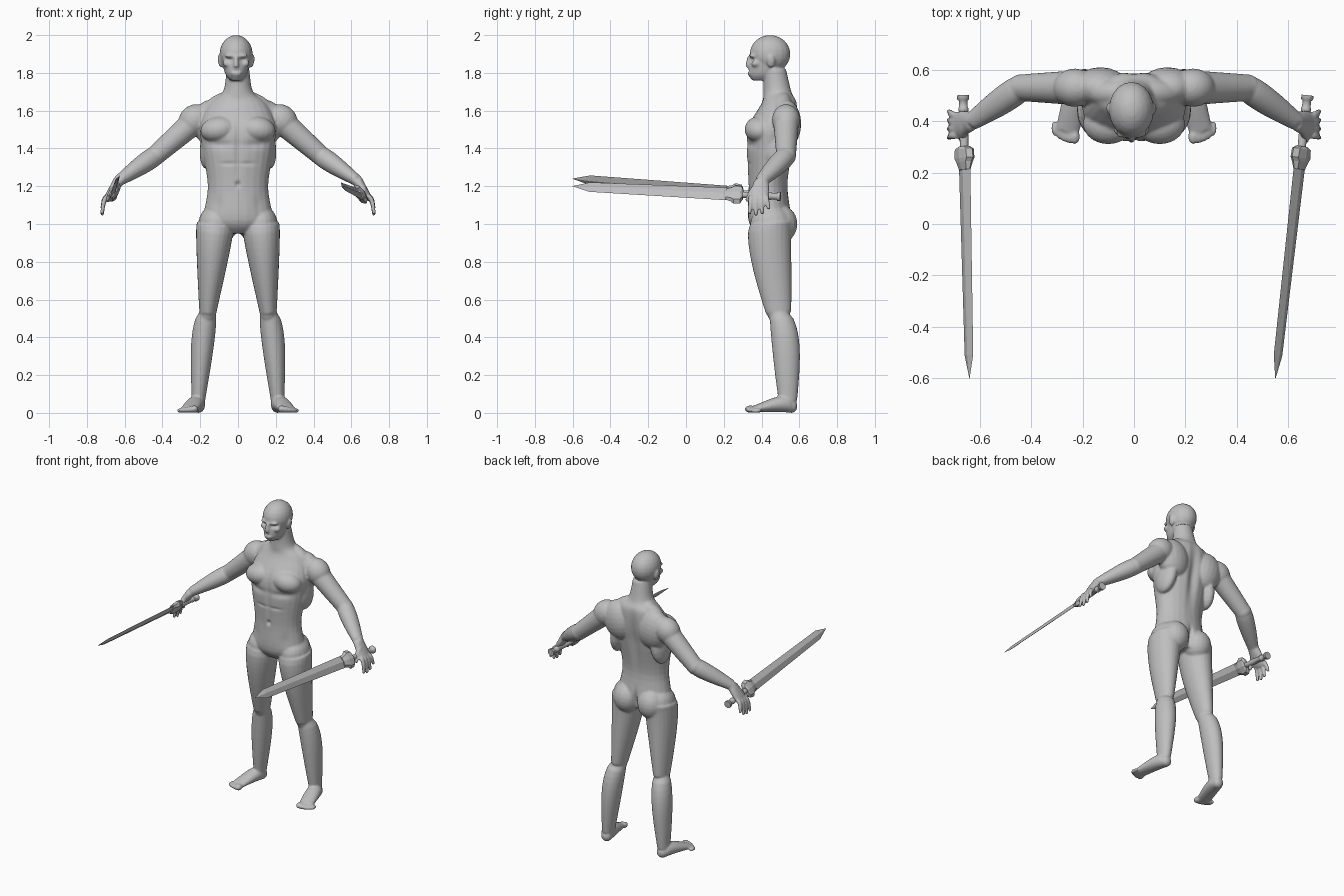
import bpy
import bmesh
from math import sin, cos, exp, pi, tau
from mathutils import Vector, Matrix

if "Cube" in bpy.data.objects:
    bpy.data.objects.remove(bpy.data.objects["Cube"])

grey = bpy.data.materials.new("plain_grey")
grey.use_nodes = True
grey.diffuse_color = (0.52, 0.52, 0.52, 1)
grey.node_tree.nodes["Principled BSDF"].inputs["Base Color"].default_value = grey.diffuse_color

BACKWARD, UP = Vector((0, 1, 0)), Vector((0, 0, 1))


def mix(start, end, amount):
    return start + (end - start) * amount


def skin_rings(bm, rings, axis, depth_direction=BACKWARD, sides=24):
    """Join elliptical rings given as (centre, half width, half depth)."""
    depth_axis = (depth_direction - axis * depth_direction.dot(axis)).normalized()
    width_axis = depth_axis.cross(axis)
    loops = []
    for centre, width, depth in rings:
        angles = [tau * k / sides for k in range(sides)]
        loops.append([bm.verts.new(centre + width_axis * width * cos(angle)
                                   + depth_axis * depth * sin(angle)) for angle in angles])
    faces = [bm.faces.new(loops[0]), bm.faces.new(loops[-1][::-1])]
    for lower, upper in zip(loops, loops[1:]):
        for k in range(sides):
            faces.append(bm.faces.new((lower[k - 1], upper[k - 1], upper[k], lower[k])))
    bmesh.ops.recalc_face_normals(bm, faces=faces)


def column(bm, levels, steps=5):
    """Upright smooth form from (height, front, back, half width)."""
    levels = [Vector(level) for level in levels]
    padded = [levels[0]] + levels + [levels[-1]]
    smooth = []
    for before, start, end, after in zip(padded, padded[1:], padded[2:], padded[3:]):
        for step in range(steps):
            t = step / steps
            leave, arrive = (end - before) / 2, (after - start) / 2
            ease = t * t * (3 - 2 * t)
            smooth.append(mix(start, end, ease) + leave * t * (1 - t) ** 2
                          - arrive * t * t * (1 - t))
    smooth.append(levels[-1])
    rings = [(Vector((0, (front + back) / 2, height)), width, (back - front) / 2)
             for height, front, back, width in smooth]
    skin_rings(bm, rings, UP)


def limb(bm, side, start, end, radii, flatness=(1, 1), bulge=0, bow=(0, 0, 0),
         depth_direction=BACKWARD, steps=12):
    """Tapered form with a muscle swell near its start."""
    start, end, bow = Vector(start), Vector(end), Vector(bow)
    for point in (start, end, bow):
        point.x *= side
    rings = []
    for step in range(steps + 1):
        t = step / steps
        swell = sin(pi * t ** 0.6)
        radius = mix(*radii, t) + bulge * swell
        rings.append((mix(start, end, t) + bow * swell, radius, radius * mix(*flatness, t)))
    skin_rings(bm, rings, (end - start).normalized(), depth_direction)


def ball(bm, side, centre, size, tilt=0):
    x, y, z = centre
    place = Matrix.Translation((x * side, y, z)) @ Matrix.Rotation(tilt * side, 4, 'Y')
    bmesh.ops.create_uvsphere(bm, u_segments=20, v_segments=12, radius=1,
                              matrix=place @ Matrix.Diagonal((*size, 1)))


def finish(bm, name):
    mesh = bpy.data.meshes.new(name)
    bm.to_mesh(mesh)
    bm.free()
    mesh.materials.append(grey)
    part = bpy.data.objects.new(name, mesh)
    bpy.context.collection.objects.link(part)
    return part


# Head: skull, jaw, nose, mouth, brows, cheeks and ears
head_offset = -0.01
bm = bmesh.new()
ball(bm, 1, (0, .445, 1.9), (.088, .108, .1))
column(bm, [(1.76, .35, .46, .03), (1.8, .33, .51, .06), (1.9, .34, .54, .08)])
limb(bm, 1, (0, .34, 1.89), (0, .33, 1.83), (.01, .015), bow=(0, -.005, 0))
ball(bm, 1, (0, .34, 1.8), (.03, .014, .02))
for side in (1, -1):
    ball(bm, side, (.03, .35, 1.89), (.03, .016, .01))
    ball(bm, side, (.05, .37, 1.85), (.02, .025, .02))
    ball(bm, side, (.086, .45, 1.86), (.01, .022, .034), tilt=.2)
bmesh.ops.translate(bm, vec=(head_offset, 0, 0), verts=bm.verts)

# Torso and neck
column(bm, [(.95, .38, .53, .1), (1.02, .33, .56, .18), (1.2, .33, .54, .16),
            (1.4, .32, .57, .19), (1.52, .33, .59, .2), (1.64, .4, .59, .15),
            (1.7, .41, .56, .08), (1.82, .41, .53, .06)])

hip, knee, ankle = (.12, .45, 1), (.16, .49, .53), (.21, .54, .06)
heel, foot_front = (.21, .56, .036), (.26, .36, .02)
shoulder, elbow, wrist, knuckles = (.2, .53, 1.57), (.44, .53, 1.36), (.63, .4, 1.23), (.7, .385, 1.13)

for side in (1, -1):
    # Chest, shoulder blade, flank, neck slope, buttock
    ball(bm, side, (.1, .39, 1.5), (.1, .08, .07), tilt=.15)
    ball(bm, side, (.13, .53, 1.53), (.11, .08, .13), tilt=.2)
    ball(bm, side, (.15, .49, 1.42), (.05, .09, .13), tilt=-.15)
    ball(bm, side, (.09, .51, 1.64), (.11, .05, .05), tilt=.45)
    ball(bm, side, (.09, .5, 1), (.09, .09, .1))

    # Leg
    ball(bm, side, hip, (.09, .11, .1))
    limb(bm, side, hip, knee, (.1, .045), (1.15, 1.5), bulge=.005, bow=(0, -.015, 0))
    ball(bm, side, knee, (.045, .06, .06))
    limb(bm, side, knee, ankle, (.044, .035), (1.1, 1.4), bulge=.02, bow=(.01, .02, 0))

    # Foot and toes
    ball(bm, side, heel, (.035, .03, .036))
    limb(bm, side, heel, foot_front, (.034, .046), (1.1, .4), bulge=.01, bow=(0, 0, .015),
         depth_direction=UP)
    for toe in range(5):
        size = .02 - .002 * toe
        ball(bm, side, (.23 + .02 * toe, .34 + .002 * toe ** 2, size), (size, .03, size))

    # Arm
    ball(bm, side, (.23, .53, 1.55), (.09, .075, .08), tilt=.7)
    limb(bm, side, shoulder, elbow, (.07, .052))
    ball(bm, side, elbow, (.053, .053, .053))
    limb(bm, side, elbow, wrist, (.05, .03), (1, 1.2), bulge=.008)

    # Palm, fingers and thumb
    limb(bm, side, wrist, knuckles, (.03, .014), (1.2, 3.2))
    for finger in range(4):
        low = 1.045 + .008 * (finger - 1) ** 2
        limb(bm, side, (.69, .345 + .026 * finger, 1.15), (.72, .335 + .035 * finger, low),
             (.014, .01), bow=(.01, 0, 0))
    limb(bm, side, (.66, .38, 1.2), (.67, .32, 1.12), (.018, .011), bow=(0, -.01, 0))

# Fuse the parts into one skin
body = finish(bm, "body")
fuse = body.modifiers.new("fuse", 'REMESH')
fuse.mode, fuse.voxel_size = 'VOXEL', .0065
relax = body.modifiers.new("relax", 'SMOOTH')
relax.factor, relax.iterations = .5, 6
graph = bpy.context.evaluated_depsgraph_get()
skin = bpy.data.meshes.new_from_object(body.evaluated_get(graph))
body.modifiers.clear()
body.data = skin

# Soft grooves: centre, half width, half height, push backward
grooves = [((0, .33, 1.4), .015, .16, .01),      # breastbone
           ((0, .33, 1.21), .012, .014, .014),   # navel
           ((0, .59, 1.42), .03, .2, -.02),      # spine
           ((0, .59, 1), .015, .07, -.035),      # between the buttocks
           ((head_offset, .33, 1.81), .02, .005, .006)]  # mouth
for side in (1, -1):
    grooves += [((head_offset + .033 * side, .34, 1.87), .018, .011, .012),  # eye
                ((.1 * side, .33, 1.42), .07, .02, .01),     # below the chest
                ((.05 * side, .33, 1.32), .04, .01, .005),   # stomach
                ((.11 * side, .35, 1.1), .03, .05, .006)]    # groin
for vertex in skin.vertices:
    place = vertex.co.copy()
    for centre, width, height, push in grooves:
        away = place - Vector(centre)
        reach = (away.x / width) ** 2 + (away.z / height) ** 2 + (away.y / .06) ** 2
        if reach < 6:
            vertex.co.y += push * exp(-reach)
for face in skin.polygons:
    face.use_smooth = True


def sword(name, pommel, tip, edge):
    """Blade, guard and grip aimed from pommel to tip."""
    pommel, tip, edge = Vector(pommel), Vector(tip), Vector(edge)
    length = (tip - pommel).length
    axis = (tip - pommel).normalized()

    def turned(label, profile, sides):
        bm = bmesh.new()
        rings = [(pommel + axis * along, width, thickness) for along, width, thickness in profile]
        skin_rings(bm, rings, axis, edge.cross(axis), sides)
        return finish(bm, name + label)

    turned("_blade", [(.26, .04, .01), (length - .09, .03, .008), (length, .001, .001)], 4)
    turned("_guard", [(.2, .03, .02), (.21, .055, .026), (.245, .06, .026),
                      (.26, .046, .024), (.29, .036, .014)], 8)
    grip = turned("_grip", [(along, radius, radius) for along, radius in
                            ((0, .024), (.015, .024), (.02, .017), (.045, .017), (.05, .02),
                             (.06, .02), (.065, .016), (.13, .018), (.21, .016))], 16)
    for face in grip.data.polygons:
        face.use_smooth = len(face.vertices) == 4


sword("right_sword", (-.665, .5, 1.145), (-.64, -.6, 1.24), (.55, 0, .83))
sword("left_sword", (.675, .5, 1.145), (.55, -.6, 1.2), (.55, 0, -.83))
